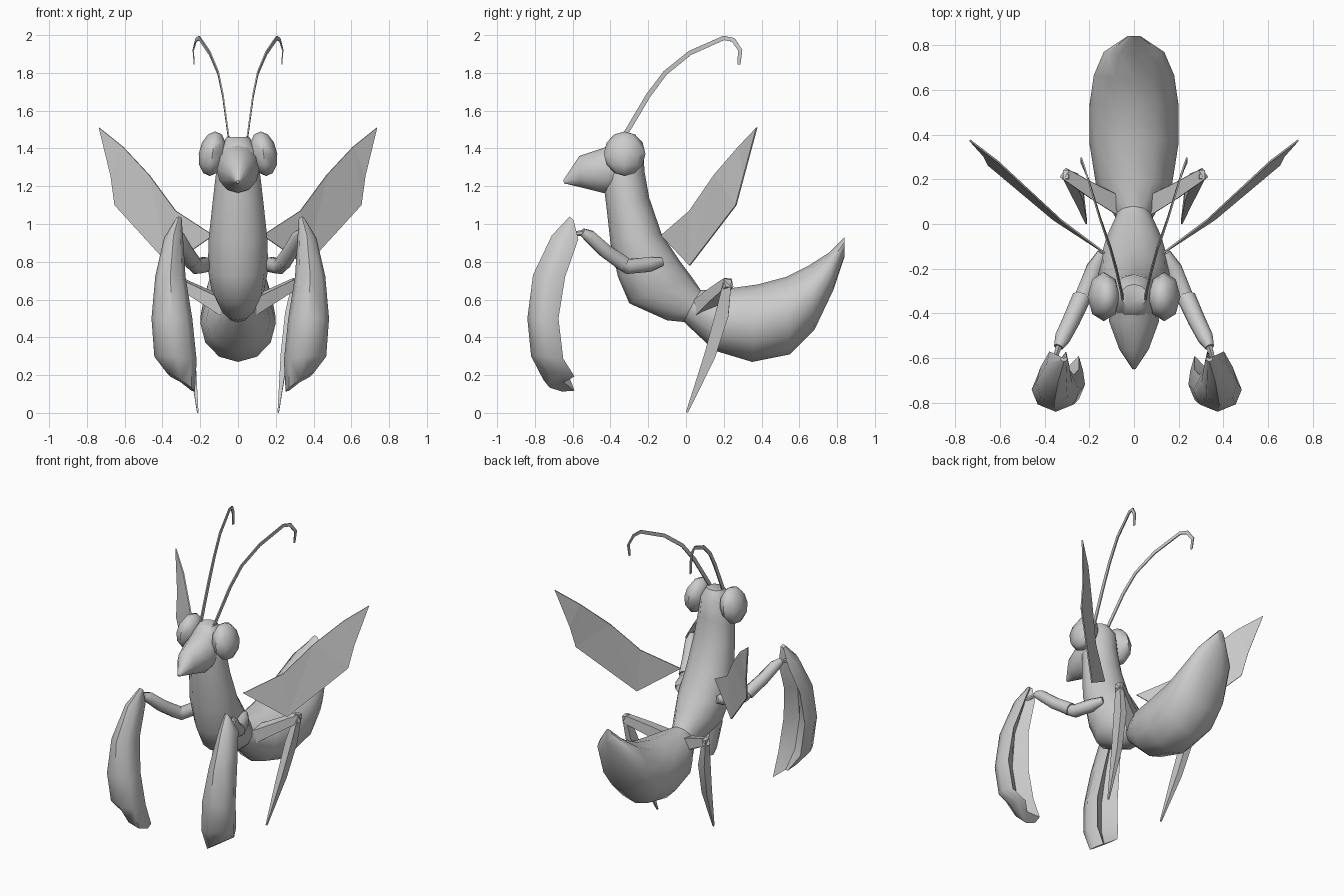
import bpy, bmesh, math
from mathutils import Vector

if "Cube" in bpy.data.objects:
    bpy.data.objects.remove(bpy.data.objects["Cube"])

ELLIPSE = [(math.sin(a), (1 - math.cos(a)) / 2)
           for a in (2 * math.pi * i / 12 for i in range(12))]
CHANNEL = [(0, 0), (.75, .2), (1, .6), (.75, 1), (0, .65), (-.75, 1), (-1, .6), (-.75, .2)]


def finish(name, bm, angle=50):
    bmesh.ops.recalc_face_normals(bm, faces=bm.faces)
    me = bpy.data.meshes.new(name)
    bm.to_mesh(me)
    bm.free()
    ob = bpy.data.objects.new(name, me)
    bpy.context.collection.objects.link(ob)
    bpy.ops.object.select_all(action='DESELECT')
    ob.select_set(True)
    bpy.context.view_layer.objects.active = ob
    if angle:
        bpy.ops.object.shade_smooth_by_angle(angle=math.radians(angle))
    return ob


def loft(name, rings, angle=50):
    """Skin a list of equal-length point rings and cap both ends."""
    bm = bmesh.new()
    vs = [[bm.verts.new(p) for p in r] for r in rings]
    n = len(vs[0])
    for a, b in zip(vs, vs[1:]):
        for i in range(n):
            j = (i + 1) % n
            bm.faces.new((a[i], a[j], b[j], b[i]))
    bm.faces.new(vs[0])
    bm.faces.new(vs[-1])
    return finish(name, bm, angle)


def section(front, back, w, shape=ELLIPSE, x=0, tilt=0, s=1):
    """Ring spanning two (y, z) points with half width w."""
    f, b = Vector(front), Vector(back)
    out = []
    for u, v in shape:
        y, z = f.lerp(b, v)
        out.append((s * (x + u * w), y, z + tilt * u))
    return out


def tube(name, path, s, sides=8, flat=1.0, ref=(1, 0, 0), angle=50):
    """Tube through (x, y, z, radius) points; flat scales it along ref."""
    pts = [Vector((s * p[0], p[1], p[2])) for p in path]
    rings = []
    for k, p in enumerate(pts):
        t = (pts[min(k + 1, len(pts) - 1)] - pts[max(k - 1, 0)]).normalized()
        side = Vector(ref)
        side = (side - side.dot(t) * t).normalized()
        up = t.cross(side)
        r = path[k][3]
        ring = []
        for i in range(sides):
            a = 2 * math.pi * (i + .5) / sides
            ring.append(p + r * (flat * math.cos(a) * side + math.sin(a) * up))
        rings.append(ring)
    return loft(name, rings, angle)


# Thorax and neck
loft("thorax", [section(*r) for r in (
    ((-.37, 1.46), (-.27, 1.46), .06), ((-.44, 1.38), (-.225, 1.40), .10),
    ((-.435, 1.2), (-.22, 1.28), .12), ((-.42, 1.08), (-.195, 1.14), .135),
    ((-.40, .9), (-.13, .95), .155), ((-.36, .72), (-.03, .80), .16),
    ((-.3, .58), (.03, .72), .14), ((-.1, .49), (.075, .655), .095),
    ((0, .48), (.09, .64), .08))])

# Abdomen sweeping up to the rear
loft("abdomen", [section(*r) for r in (
    ((-.02, .49), (.07, .65), .08), ((.15, .33), (.2, .655), .17),
    ((.35, .27), (.38, .68), .2), ((.55, .31), (.53, .72), .198),
    ((.68, .44), (.65, .78), .18), ((.78, .65), (.76, .85), .135),
    ((.84, .83), (.84, .93), .03))])

# Wedge head with pointed snout
loft("head", [section(*r) for r in (
    ((-.33, 1.17), (-.33, 1.46), .10), ((-.44, 1.165), (-.43, 1.405), .112),
    ((-.56, 1.195), (-.565, 1.36), .065), ((-.645, 1.215), (-.65, 1.23), .008))])

for s, tag in ((1, "left"), (-1, "right")):
    # Bulging eye
    bm = bmesh.new()
    bmesh.ops.create_uvsphere(bm, u_segments=8, v_segments=6, radius=1)
    for v in bm.verts:
        x, y, z = v.co
        v.co = (s * (.135 + .073 * x - .015 * z), -.325 + .11 * y, 1.372 + .118 * z)
    finish(tag + "_eye", bm)

    # Antenna ribbon
    tube(tag + "_antenna", [
        (.05, -.33, 1.46, .018), (.08, -.2, 1.68, .018), (.105, -.11, 1.8, .017),
        (.15, .02, 1.905, .017), (.205, .2, 1.985, .016), (.222, .25, 1.975, .016),
        (.237, .287, 1.92, .016), (.232, .28, 1.845, .012)], s, sides=4, flat=.3)

    # Arm: shoulder piece, forearm and thin wrist
    tube(tag + "_upper_arm", [(.14, -.13, .80, .025), (.175, -.2, .785, .042),
                              (.22, -.31, .775, .042), (.245, -.36, .80, .035)], s)
    tube(tag + "_forearm", [(.235, -.33, .79, .043), (.28, -.43, .86, .04),
                            (.32, -.51, .935, .036), (.338, -.55, .958, .022)], s)
    tube(tag + "_wrist", [(.33, -.53, .955, .018), (.345, -.575, .95, .013),
                          (.355, -.62, .94, .013)], s, sides=6)

    # Curved claw, hollowed along its back
    loft(tag + "_claw", [section(f, b, w, CHANNEL, x + .012 * s, t, s) for f, b, w, x, t in (
        ((-.615, 1.04), (-.595, 1.02), .015, .325, 0),
        ((-.71, .94), (-.57, .92), .05, .353, 0),
        ((-.81, .73), (-.64, .72), .08, .37, 0),
        ((-.84, .5), (-.675, .5), .108, .362, 0),
        ((-.82, .3), (-.65, .28), .112, .343, .01),
        ((-.755, .175), (-.59, .155), .075, .315, .05))])

    # Flat wing
    bm = bmesh.new()
    bm.faces.new([bm.verts.new((s * x, y, z)) for x, y, z in (
        (.13, -.13, .94), (.33, .02, 1.07), (.47, .15, 1.26), (.61, .28, 1.41),
        (.735, .375, 1.51), (.672, .305, 1.25), (.652, .265, 1.1), (.36, .02, .78))])
    bmesh.ops.triangulate(bm, faces=bm.faces)
    wing = finish(tag + "_wing", bm, 0)
    mod = wing.modifiers.new("thickness", 'SOLIDIFY')
    mod.thickness, mod.offset = .008, 0

    # Hind leg: thigh to knee, then shin to foot
    tube(tag + "_thigh", [(.06, .08, .555, .06), (.18, .145, .62, .048),
                          (.31, .225, .69, .035)], s, sides=4, ref=(0, 0, 1), angle=20)
    tube(tag + "_shin", [(.305, .222, .71, .028), (.272, .19, .52, .05),
                         (.245, .125, .3, .042), (.213, .005, .003, .008)],
         s, sides=4, flat=.65, angle=20)
